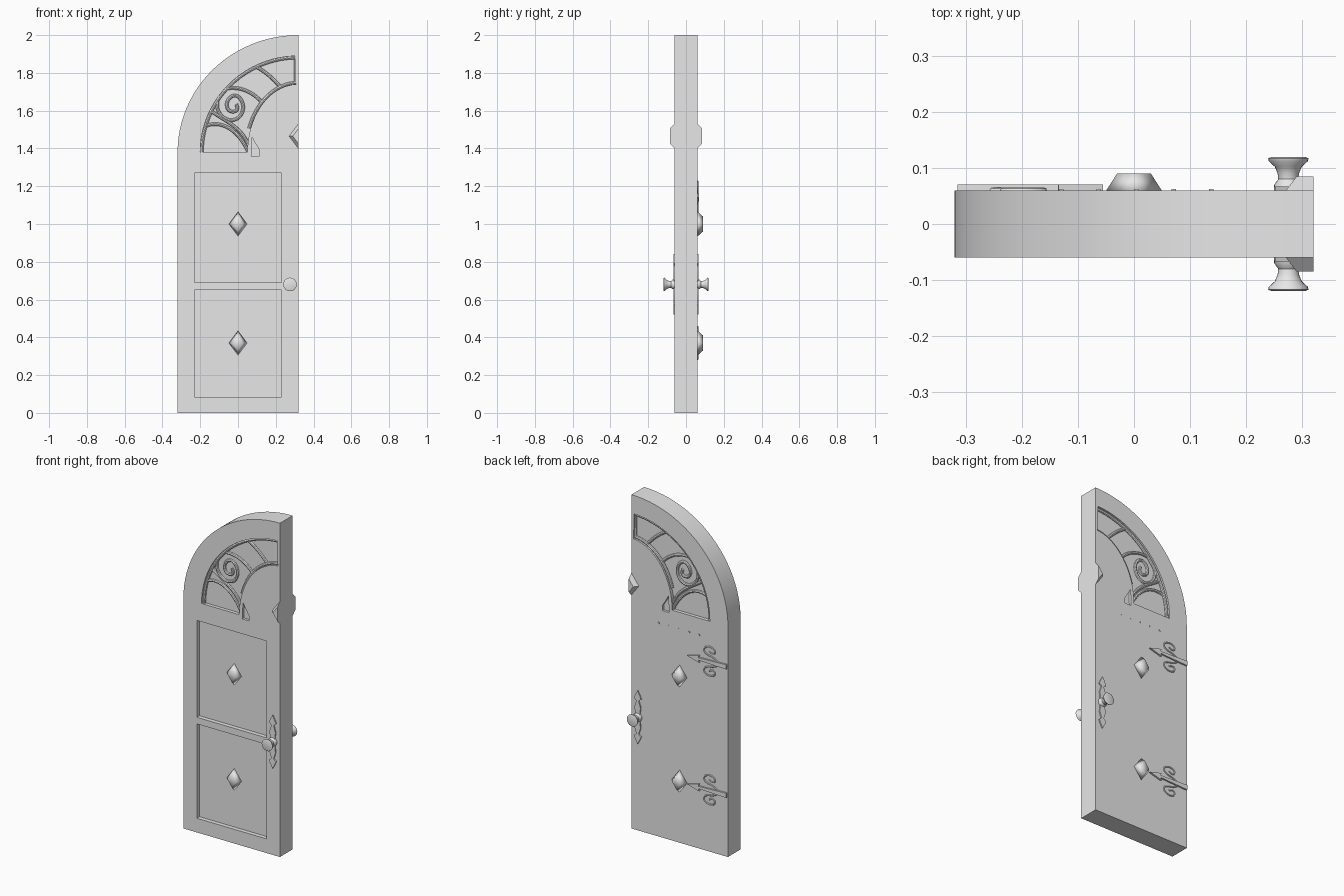
import bpy, bmesh
from math import sin, cos, pi, radians

cube = bpy.data.objects.get("Cube")
if cube:
    bpy.data.objects.remove(cube, do_unlink=True)

grey = bpy.data.materials.new("plain_grey")
grey.use_nodes = True
grey.diffuse_color = (0.8, 0.8, 0.8, 1)
grey.node_tree.nodes["Principled BSDF"].inputs["Base Color"].default_value = (0.8, 0.8, 0.8, 1)

HALF = 0.06      # half the door thickness
EDGE = 0.32      # half the door width
SPRING = 1.38    # height where the arch starts


def select(ob):
    bpy.ops.object.select_all(action='DESELECT')
    ob.select_set(True)
    bpy.context.view_layer.objects.active = ob


def finish(name, bm, angle=30, both_sides=False):
    bmesh.ops.recalc_face_normals(bm, faces=bm.faces)
    me = bpy.data.meshes.new(name)
    bm.to_mesh(me)
    bm.free()
    me.materials.append(grey)
    ob = bpy.data.objects.new(name, me)
    bpy.context.collection.objects.link(ob)
    select(ob)
    if angle:
        bpy.ops.object.shade_smooth_by_angle(angle=radians(angle))
    if both_sides:
        ob.modifiers.new("other_face", 'MIRROR').use_axis = (False, True, False)
    return ob


def add_prism(bm, pts, y0, y1, scale=1.0, centre=(0, 0)):
    """Outline in x and z, drawn out along y, the far end scaled about centre."""
    cx, cz = centre
    a = [bm.verts.new((x, y0, z)) for x, z in pts]
    b = [bm.verts.new((cx + (x - cx) * scale, y1, cz + (z - cz) * scale)) for x, z in pts]
    bm.faces.new(a)
    bm.faces.new(b[::-1])
    for i in range(len(pts)):
        j = (i + 1) % len(pts)
        bm.faces.new((a[i], a[j], b[j], b[i]))


def prism(name, pts, y0, y1, scale=1.0, centre=(0, 0), angle=30, both_sides=False):
    bm = bmesh.new()
    add_prism(bm, pts, y0, y1, scale, centre)
    return finish(name, bm, angle, both_sides)


def arc(rx, rz, a0=180, a1=90, n=20):
    return [(EDGE + rx * cos(radians(a0 + (a1 - a0) * i / n)),
             SPRING + rz * sin(radians(a0 + (a1 - a0) * i / n))) for i in range(n + 1)]


def rect(x0, x1, z0, z1):
    return [(x0, z0), (x1, z0), (x1, z1), (x0, z1)]


def rod(name, paths, y, radius, both_sides=False, smooth=True):
    """Round bars following x, z paths at depth y."""
    cu = bpy.data.curves.new(name, 'CURVE')
    cu.dimensions = '3D'
    cu.bevel_depth = radius
    cu.bevel_resolution = 2
    cu.resolution_u = 6
    cu.use_fill_caps = True
    for path in paths:
        sp = cu.splines.new('NURBS' if smooth else 'POLY')
        sp.points.add(len(path) - 1)
        for p, (x, z) in zip(sp.points, path):
            p.co = (x, y, z, 1)
        if smooth:
            sp.order_u = min(4, len(path))
            sp.use_endpoint_u = True
    cu.materials.append(grey)
    ob = bpy.data.objects.new(name, cu)
    bpy.context.collection.objects.link(ob)
    select(ob)
    bpy.ops.object.convert(target='MESH')
    ob = bpy.context.object
    bpy.ops.object.shade_smooth_by_angle(angle=radians(40))
    if both_sides:
        ob.modifiers.new("other_face", 'MIRROR').use_axis = (False, True, False)
    return ob


# Door leaf with a quarter arch
leaf = prism("door_leaf", [(-EDGE, 0), (EDGE, 0)] + arc(0.64, 0.62, 90, 180, 24),
             -HALF, HALF, angle=20)

# Recesses: two front panels, and a fan window and notch on both faces
fan = arc(0.52, 0.51, 180, 92) + arc(0.27, 0.36, 93, 180)
notch = [(0.07, 1.36), (0.115, 1.36), (0.115, 1.39), (0.09, 1.43), (0.075, 1.46)]
cut = bmesh.new()
for z0, z1 in ((0.085, 0.65), (0.69, 1.27)):
    add_prism(cut, rect(-0.23, 0.23, z0, z1), -0.1, -0.035)
for s in (-1, 1):
    add_prism(cut, fan, s * 0.1, s * 0.04)
    add_prism(cut, notch, s * 0.1, s * 0.045)
cutter = finish("recess_cutter", cut, angle=0)
cutter.hide_render = True
mod = leaf.modifiers.new("recesses", 'BOOLEAN')
mod.operation = 'DIFFERENCE'
mod.solver = 'EXACT'
mod.object = cutter
select(leaf)
bpy.ops.object.modifier_apply(modifier=mod.name)
bpy.data.objects.remove(cutter, do_unlink=True)

# Fan window ironwork
rod("window_rim", [arc(0.512, 0.502, 180, 92), arc(0.278, 0.368, 160, 93)],
    -0.045, 0.009, True, smooth=False)
rod("window_bars", [
    [(-0.2, 1.50), (-0.13, 1.56), (-0.01, 1.53), (0.055, 1.38)],
    [(-0.17, 1.62), (-0.09, 1.55), (0.03, 1.52), (0.06, 1.40)],
    [(-0.09, 1.71), (0.0, 1.74), (0.08, 1.70), (0.13, 1.64)],
    [(0.10, 1.83), (0.16, 1.80), (0.23, 1.72)],
    [(0.305, 1.89), (0.305, 1.74)],
], -0.042, 0.009, True)
rod("window_scroll", [[(-0.09, 1.70), (-0.13, 1.63), (-0.08, 1.54), (0.01, 1.55), (0.04, 1.63),
                       (-0.01, 1.70), (-0.07, 1.65), (-0.05, 1.58), (0.01, 1.60), (-0.01, 1.635)]],
    -0.042, 0.009, True)


# Diamond bosses on both faces
def diamond(cx, cz):
    return [(cx + 0.05, cz), (cx, cz + 0.067), (cx - 0.05, cz), (cx, cz - 0.067)]


for label, z in (("lower", 0.37), ("upper", 1.0)):
    prism(label + "_front_boss", diamond(0, z), -0.033, -0.059, 0.55, (0, z), angle=180)
    prism(label + "_back_boss", diamond(0, z), HALF - 0.001, 0.09, 0.6, (0, z), angle=180)

# Half diamond cut off by the closing edge
prism("edge_boss", diamond(EDGE, 1.465)[1:], -HALF + 0.001, -0.085, 0.6, (EDGE, 1.465),
      both_sides=True)

# Handle plate with spear ends, then the turned knob
KX, KZ = 0.275, 0.68
side = [(0.016, 0.03), (0.02, 0.06), (0.012, 0.085), (0.008, 0.097), (0.012, 0.104),
        (0.024, 0.112), (0.016, 0.13)]
plate = [(KX, KZ - 0.16)] + [(KX + w, KZ - h) for w, h in side[::-1]]
plate += [(KX + w, KZ + h) for w, h in side] + [(KX, KZ + 0.16)]
plate += [(KX - w, KZ + h) for w, h in side[::-1]] + [(KX - w, KZ - h) for w, h in side]
prism("handle_plate", plate, -HALF + 0.001, -0.067, both_sides=True)

bm = bmesh.new()
rings = []
for r, y in ((0.026, 0.058), (0.025, 0.07), (0.018, 0.08), (0.019, 0.09), (0.024, 0.102),
             (0.035, 0.112), (0.036, 0.117), (0.031, 0.119)):
    rings.append([bm.verts.new((KX + r * cos(2 * pi * i / 24), -y, KZ + r * sin(2 * pi * i / 24)))
                  for i in range(24)])
for a, b in zip(rings, rings[1:]):
    for i in range(24):
        j = (i + 1) % 24
        bm.faces.new((a[i], a[j], b[j], b[i]))
bm.faces.new(rings[0])
bm.faces.new(rings[-1])
finish("knob", bm, 40, True)

# Strap hinges with arrow tips and paired scrolls on the back
for label, z in (("lower", 0.37), ("upper", 1.14)):
    half = [(-0.315, 0.014), (-0.13, 0.007), (-0.135, 0.022), (-0.055, 0)]
    strap = [(x, z + h) for x, h in half] + [(x, z - h) for x, h in half[-2::-1]]
    prism(label + "_hinge_strap", strap, HALF - 0.001, 0.07)
    curls = [[(-0.26, z), (-0.24, z + s * 0.03), (-0.17, z + s * 0.03), (-0.15, z + s * 0.07),
              (-0.20, z + s * 0.095), (-0.25, z + s * 0.07), (-0.22, z + s * 0.04),
              (-0.195, z + s * 0.06)] for s in (-1, 1)]
    rod(label + "_hinge_scrolls", curls, HALF, 0.005)

# Row of tiny studs under the window on the back
bm = bmesh.new()
for i in range(5):
    x = -0.13 + i * 0.067
    add_prism(bm, rect(x - 0.004, x + 0.004, 1.276, 1.284), HALF - 0.001, 0.062)
finish("back_studs", bm)
